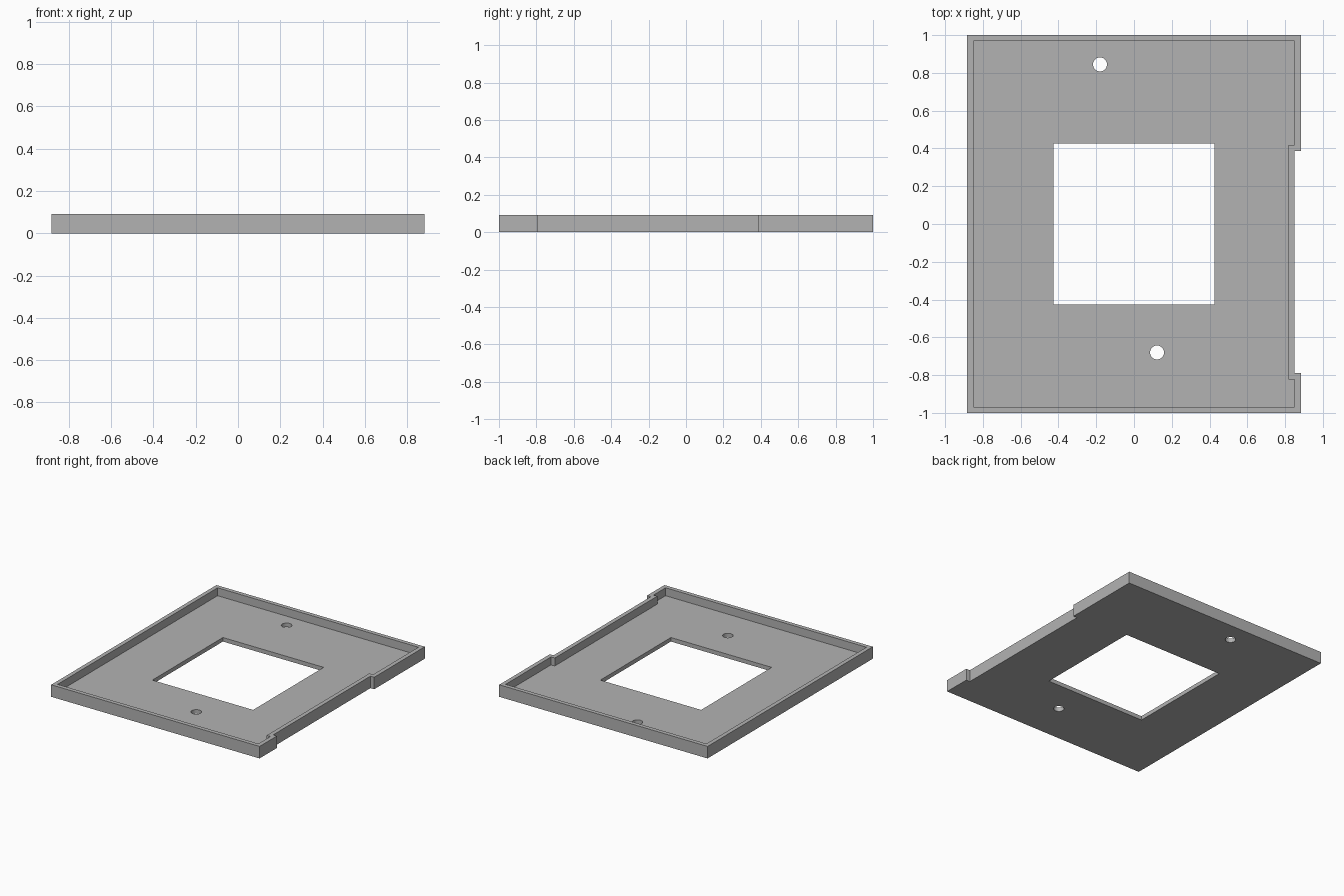
import bpy
import bmesh
from math import cos, sin, pi, radians

cube = bpy.data.objects.get("Cube")
if cube:
    bpy.data.objects.remove(cube, do_unlink=True)

HALF_X, HALF_Y = 0.883, 1.0
HEIGHT, FLOOR, WALL = 0.092, 0.031, 0.032
NOTCH_LOW, NOTCH_HIGH = -0.79, 0.387
WINDOW = 0.427
HOLE_RADIUS = 0.037
HOLES = [(-0.18, 0.845), (0.122, -0.68)]


def tray_outline(inset):
    """Rectangle with a shallow step along the +x side."""
    x, y = HALF_X - inset, HALF_Y - inset
    step = x - WALL
    low, high = NOTCH_LOW - inset, NOTCH_HIGH + inset
    return [(-x, -y), (x, -y), (x, low), (step, low),
            (step, high), (x, high), (x, y), (-x, y)]


def circle(cx, cy, radius, sides=32):
    return [(cx + radius * cos(2 * pi * i / sides),
             cy + radius * sin(2 * pi * i / sides)) for i in range(sides)]


bm = bmesh.new()


def ring(points, z):
    """Closed loop of vertices and its edges."""
    verts = [bm.verts.new((x, y, z)) for x, y in points]
    edges = [bm.edges.new((v, verts[i - 1])) for i, v in enumerate(verts)]
    return verts, edges


def bridge(a, b):
    for i in range(len(a)):
        bm.faces.new((a[i - 1], a[i], b[i], b[i - 1]))


# Rim: outer wall, flat top edge and inner wall
outer_low, under_edges = ring(tray_outline(0), 0)
outer_top, _ = ring(tray_outline(0), HEIGHT)
inner_top, _ = ring(tray_outline(WALL), HEIGHT)
inner_low, floor_edges = ring(tray_outline(WALL), FLOOR)
bridge(outer_low, outer_top)
bridge(outer_top, inner_top)
bridge(inner_top, inner_low)

# Square window and round screw holes through the floor
w = WINDOW
openings = [[(-w, -w), (w, -w), (w, w), (-w, w)]]
openings += [circle(x, y, HOLE_RADIUS) for x, y in HOLES]
for points in openings:
    low, low_edges = ring(points, 0)
    top, top_edges = ring(points, FLOOR)
    bridge(low, top)
    under_edges += low_edges
    floor_edges += top_edges

# Floor and underside around the openings
for edges in (floor_edges, under_edges):
    bmesh.ops.triangle_fill(bm, edges=edges, use_beauty=True)
bmesh.ops.recalc_face_normals(bm, faces=bm.faces)

mesh = bpy.data.meshes.new("tray_plate")
bm.to_mesh(mesh)
bm.free()
tray = bpy.data.objects.new("tray_plate", mesh)
bpy.context.collection.objects.link(tray)

# Plain grey finish
grey = bpy.data.materials.new("plain_grey")
grey.use_nodes = True
colour = (0.45, 0.45, 0.45, 1)
grey.diffuse_color = colour
grey.node_tree.nodes["Principled BSDF"].inputs["Base Color"].default_value = colour
mesh.materials.append(grey)

# Smooth hole walls, crisp edges elsewhere
bpy.ops.object.select_all(action='DESELECT')
tray.select_set(True)
bpy.context.view_layer.objects.active = tray
bpy.ops.object.shade_smooth_by_angle(angle=radians(30))
